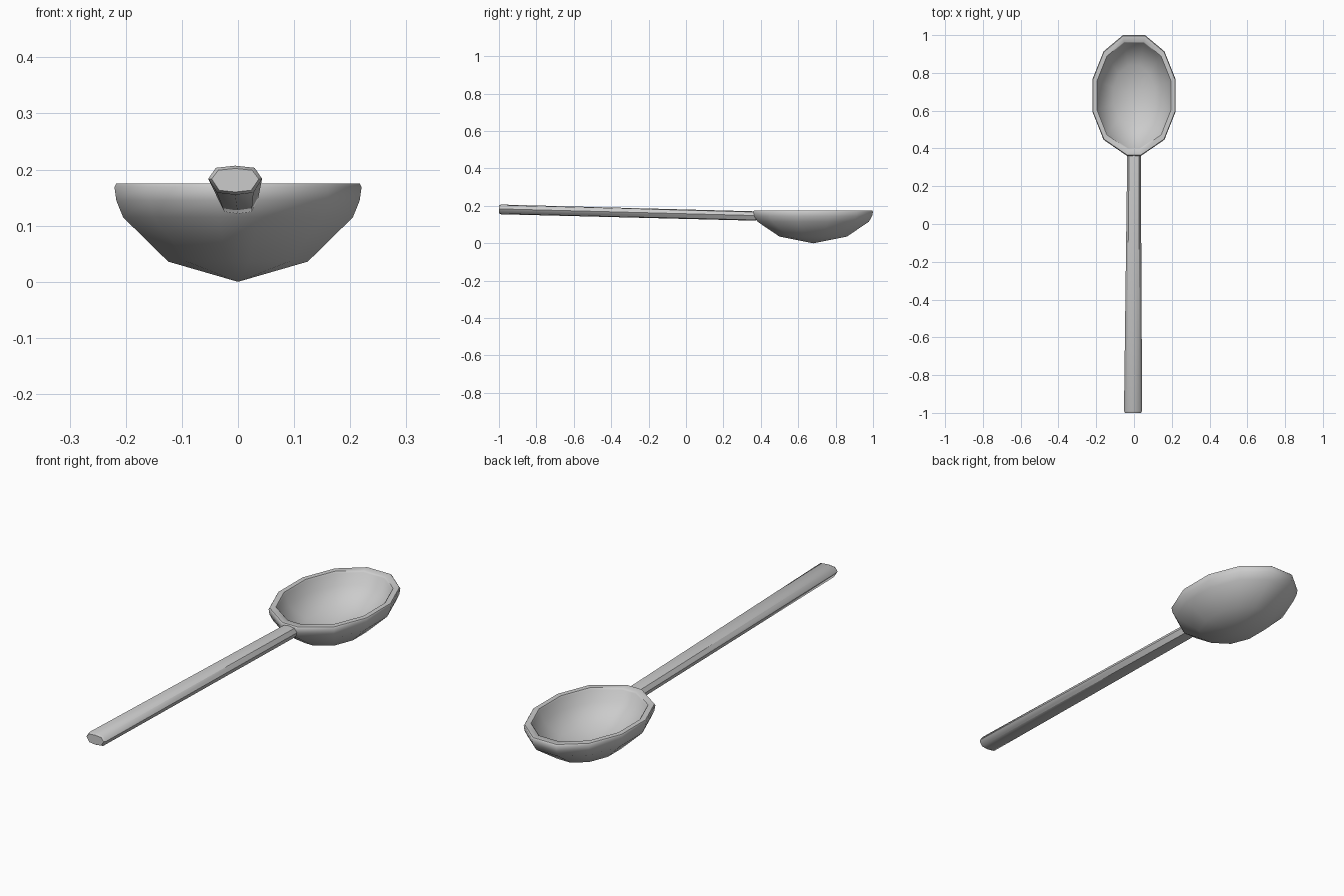
import bpy, bmesh, math

if "Cube" in bpy.data.objects:
    bpy.data.objects.remove(bpy.data.objects["Cube"])


def make_object(name, bm, angle):
    bmesh.ops.recalc_face_normals(bm, faces=bm.faces)
    mesh = bpy.data.meshes.new(name)
    bm.to_mesh(mesh)
    bm.free()
    ob = bpy.data.objects.new(name, mesh)
    bpy.context.collection.objects.link(ob)
    bpy.ops.object.select_all(action='DESELECT')
    ob.select_set(True)
    bpy.context.view_layer.objects.active = ob
    bpy.ops.object.shade_smooth_by_angle(angle=math.radians(angle))
    return ob


def loft(bm, rings):
    n = len(rings[0])
    for a, b in zip(rings, rings[1:]):
        for i in range(n):
            j = (i + 1) % n
            bm.faces.new((a[i], a[j], b[j], b[i]))


# Bowl: twelve-sided oval shell, (scale, height) profile from outside to inside
CY = 0.68
outline = []
for k in range(12):
    a = math.radians(15 + 30 * k)
    x, y = 0.228 * math.cos(a), 0.331 * math.sin(a)
    if y < -0.3:                       # pinch towards the handle
        x *= 0.62
    outline.append((x, y))

profile = [(0.565, 0.036), (0.93, 0.115), (0.985, 0.145), (1.0, 0.169), (0.985, 0.175),
           (0.89, 0.175), (0.87, 0.168), (0.81, 0.122), (0.50, 0.062)]
bm = bmesh.new()
rings = [[bm.verts.new((x * s, CY + y * s, z)) for x, y in outline] for s, z in profile]
loft(bm, rings)
for ring, z in ((rings[0], 0.0), (rings[-1], 0.035)):
    tip = bm.verts.new((0, CY, z))
    for i in range(12):
        bm.faces.new((ring[i], ring[(i + 1) % 12], tip))
make_object("bowl", bm, 50)

# Handle: flattened octagonal bar, tapering and sloping into the bowl
section = [(1, 0.1), (0.72, 0.85), (0, 1), (-0.72, 0.85),
           (-1, 0.1), (-0.68, -0.85), (0, -1), (0.68, -0.85)]
# y, centre x, centre z, half width, half height
stations = [(-1.0, -0.005, 0.181, 0.042, 0.021), (-0.99, -0.005, 0.181, 0.048, 0.026),
            (0.36, 0.0, 0.146, 0.036, 0.025), (0.388, 0.0, 0.147, 0.034, 0.022)]
bm = bmesh.new()
rings = [[bm.verts.new((cx + u * w, y, cz + v * h)) for u, v in section]
         for y, cx, cz, w, h in stations]
loft(bm, rings)
bm.faces.new(rings[0])
bm.faces.new(rings[-1])
make_object("handle", bm, 50)
